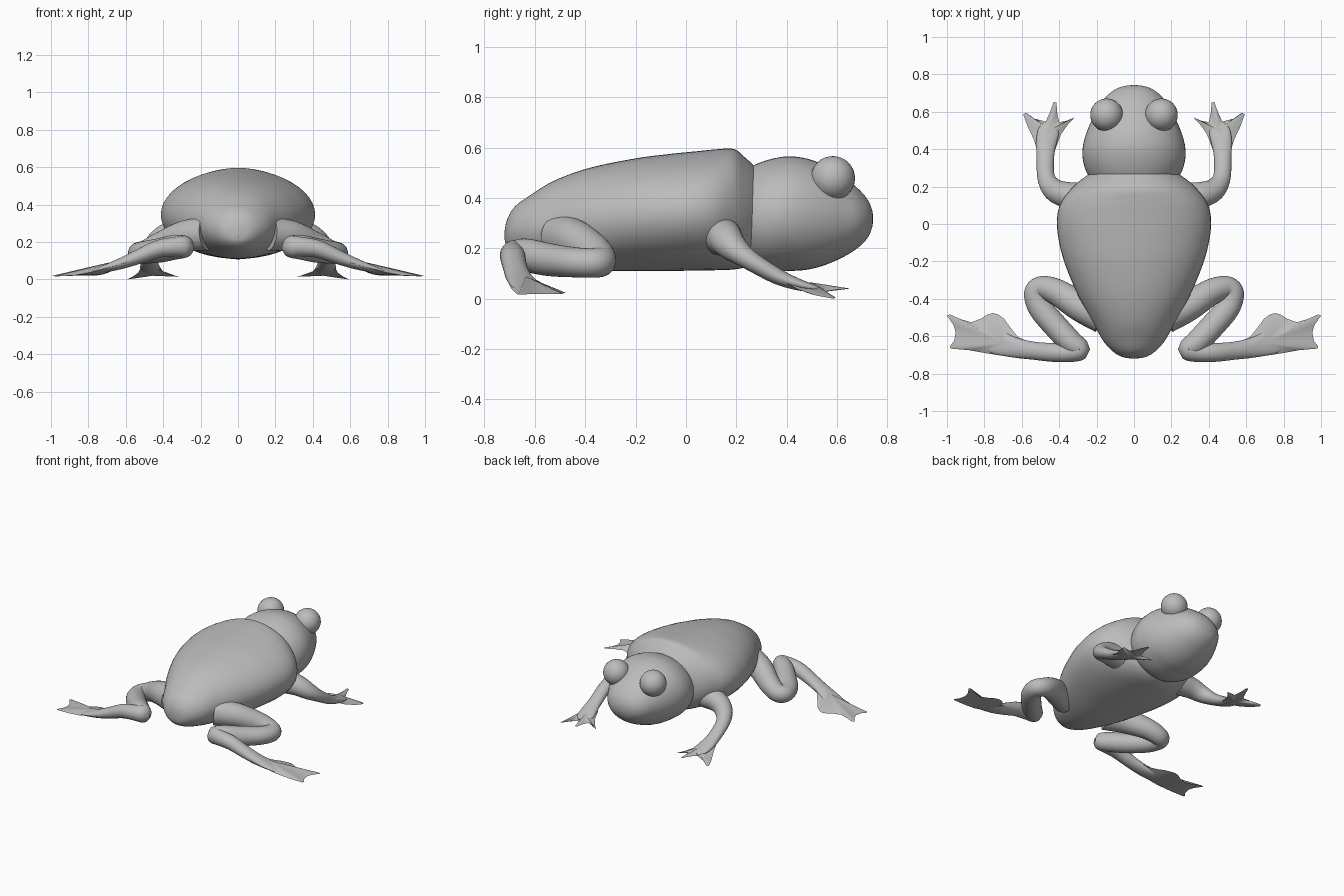
import bpy, bmesh, math
from mathutils import Vector

grey = bpy.data.materials.new("plain grey")
grey.diffuse_color = (0.5, 0.5, 0.5, 1)


def finish(name, bm, mirror=False, angle=45):
    bmesh.ops.recalc_face_normals(bm, faces=bm.faces)
    me = bpy.data.meshes.new(name)
    bm.to_mesh(me)
    bm.free()
    ob = bpy.data.objects.new(name, me)
    bpy.context.collection.objects.link(ob)
    me.materials.append(grey)
    bpy.ops.object.select_all(action='DESELECT')
    ob.select_set(True)
    bpy.context.view_layer.objects.active = ob
    bpy.ops.object.shade_smooth_by_angle(angle=math.radians(angle))
    if mirror:
        ob.modifiers.new("mirror", 'MIRROR').use_mirror_merge = False
    return ob


def spline(pts, n):
    """Smooth curve through the stations (x, y, z, half width, half height)."""
    p = [Vector(q) for q in pts]
    p = [p[0] * 2 - p[1]] + p + [p[-1] * 2 - p[-2]]
    out = []
    for i in range(1, len(p) - 2):
        a, b, c, d = p[i - 1:i + 3]
        for k in range(n):
            t = k / n
            out.append((b * 2 + (c - a) * t + (a * 2 - b * 5 + c * 4 - d) * t * t
                        + (b * 3 - a - c * 3 + d) * t ** 3) * 0.5)
    return out + [p[-2]]


def loft(pts, n=5, sides=32, axis=None):
    bm = bmesh.new()
    st = spline(pts, n)
    rings = []
    for i, s in enumerate(st):
        tan = axis or (Vector(st[min(i + 1, len(st) - 1)][:3]) - Vector(st[max(i - 1, 0)][:3]))
        side = tan.cross(Vector((0, 0, 1))).normalized()
        up = side.cross(tan).normalized()
        w, h = max(s[3], .002), max(s[4], .002)
        ring = []
        for k in range(sides):
            a = 2 * math.pi * k / sides
            ring.append(bm.verts.new(Vector(s[:3]) + side * w * math.cos(a) + up * h * math.sin(a)))
        rings.append(ring)
    for r, q in zip(rings, rings[1:]):
        for k in range(sides):
            j = (k + 1) % sides
            bm.faces.new((r[k], r[j], q[j], q[k]))
    bm.faces.new(rings[0])
    bm.faces.new(rings[-1])
    return bm


def trunk(rows):
    """Rows of (y, half width, bottom z, top z)."""
    return loft([(0, y, (b + t) / 2, w, (t - b) / 2) for y, w, b, t in rows],
                sides=48, axis=Vector((0, 1, 0)))


def webbed(outline, hub, low):
    """Thin webbed foot: outline fanned to a raised ridge point and a low sole point."""
    bm = bmesh.new()
    rim = [bm.verts.new(p) for p in outline]
    for c in (hub, low):
        v = bm.verts.new(c)
        for k in range(len(rim)):
            bm.faces.new((rim[k], rim[(k + 1) % len(rim)], v))
    return bm


# body, rear tip to neck rim
finish("body", trunk([
    (-.72, .01, .235, .27), (-.71, .065, .2, .315), (-.68, .115, .172, .365), (-.62, .168, .148, .41),
    (-.52, .222, .124, .47), (-.38, .3, .111, .52), (-.2, .374, .11, .557), (-.06, .407, .11, .575),
    (.04, .411, .112, .585), (.12, .388, .113, .593), (.19, .335, .116, .594), (.235, .285, .125, .56),
    (.27, .235, .14, .528)]))

# head
finish("head", trunk([
    (.2, .2, .16, .49), (.27, .25, .12, .53), (.34, .273, .108, .555), (.41, .274, .11, .565),
    (.48, .257, .115, .556), (.55, .228, .133, .53), (.62, .19, .163, .487), (.68, .15, .2, .44),
    (.72, .1, .24, .395), (.738, .05, .28, .355), (.743, .005, .31, .325)]))

# eyes
bm = bmesh.new()
bmesh.ops.create_uvsphere(bm, u_segments=32, v_segments=16, radius=.088)
bmesh.ops.translate(bm, verts=bm.verts, vec=(.146, .583, .478))
finish("eyes", bm, True)

# front legs, shoulder to wrist
finish("front_legs", loft([
    (.26, .14, .25, .08, .08), (.36, .155, .24, .07, .07), (.43, .185, .205, .06, .056),
    (.47, .25, .155, .047, .04), (.474, .36, .09, .047, .032), (.468, .44, .058, .055, .024),
    (.457, .5, .042, .055, .016), (.45, .54, .034, .03, .009)]), True)

# front hands with three fingers
finish("front_hands", webbed([
    (.42, .4, .055), (.39, .48, .035), (.355, .53, .022), (.318, .57, .014), (.365, .55, .022),
    (.4, .545, .03), (.412, .6, .036), (.414, .65, .04), (.43, .652, .04), (.448, .6, .036),
    (.472, .548, .028), (.53, .562, .016), (.578, .595, .004), (.592, .585, 0), (.568, .52, .012),
    (.535, .45, .035), (.52, .4, .06)],
    (.455, .5, .064), (.455, .49, .02)), True, 80)

# hind legs: thigh, shin and long instep in one folded tube
finish("hind_legs", loft([
    (.17, -.5, .245, .085, .09), (.29, -.44, .23, .08, .083), (.41, -.365, .185, .07, .07),
    (.49, -.34, .15, .062, .062), (.528, -.37, .142, .06, .058), (.5, -.45, .145, .065, .06),
    (.42, -.545, .155, .066, .065), (.34, -.63, .172, .064, .066), (.29, -.672, .175, .055, .06),
    (.34, -.688, .175, .05, .052), (.43, -.687, .162, .05, .047), (.54, -.677, .118, .048, .038),
    (.64, -.66, .08, .054, .028), (.74, -.63, .05, .064, .016), (.82, -.61, .034, .04, .006)]), True)

# hind feet with three webbed toes
finish("hind_feet", webbed([
    (.56, -.63, .11), (.62, -.605, .08), (.66, -.555, .054), (.695, -.507, .036), (.725, -.484, .026),
    (.755, -.476, .022), (.785, -.485, .022), (.82, -.507, .022), (.87, -.525, .02), (.93, -.508, .019),
    (.985, -.483, .018), (1, -.49, .018), (.965, -.54, .018), (.953, -.58, .018), (.962, -.625, .018),
    (.985, -.655, .016), (.98, -.666, .016), (.88, -.675, .022), (.78, -.693, .04), (.6, -.72, .09)],
    (.7, -.635, .088), (.72, -.625, .028)), True, 80)
